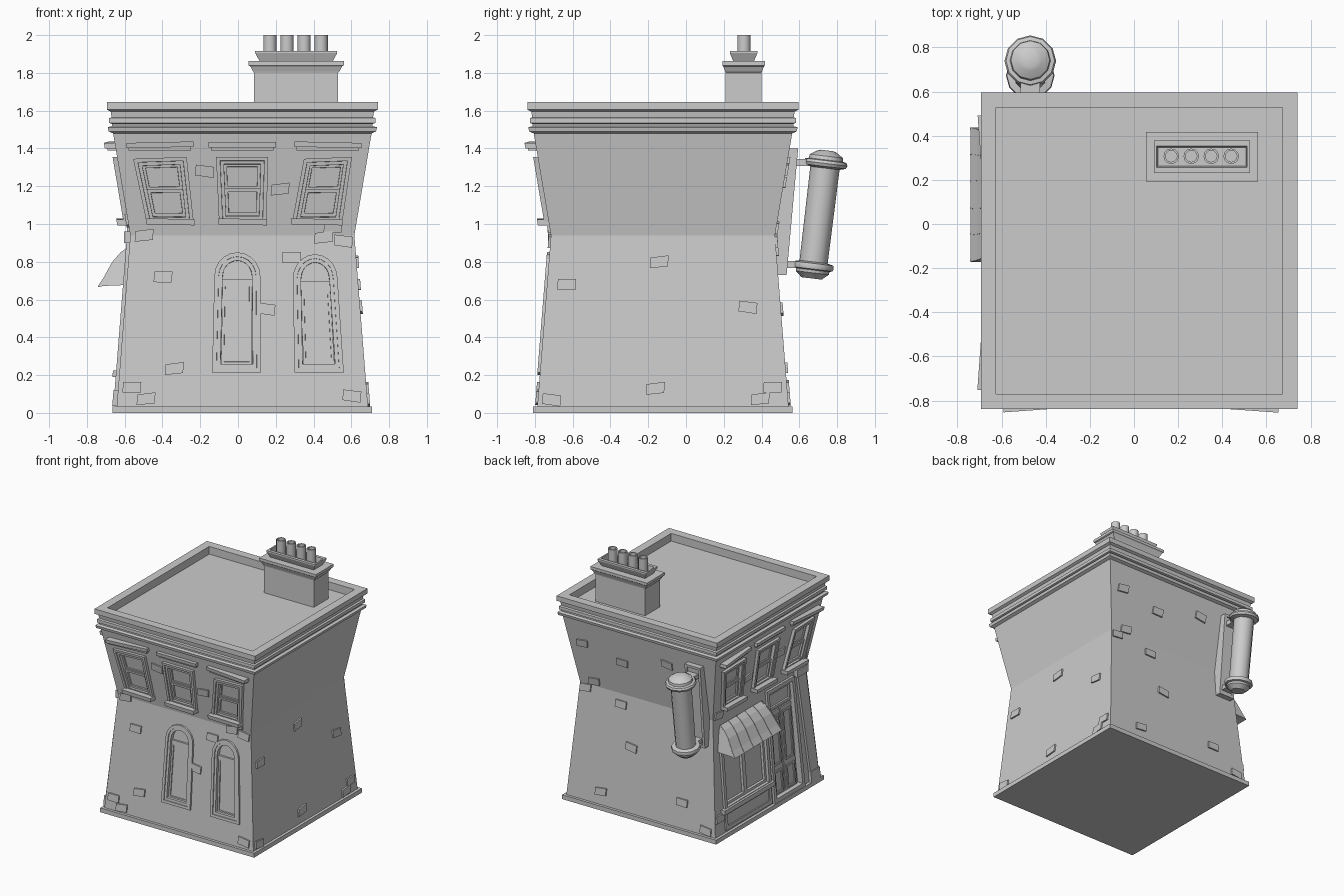
import bpy, bmesh, math
from mathutils import Vector, Matrix

cube = bpy.data.objects.get("Cube")
if cube:
    bpy.data.objects.remove(cube, do_unlink=True)

stone = bpy.data.materials.new("plain grey")
stone.use_nodes = True
GREY = (0.6, 0.6, 0.6, 1)
stone.diffuse_color = GREY
stone.node_tree.nodes["Principled BSDF"].inputs["Base Color"].default_value = GREY

CX, CY = 0.023, -0.122
FRONT, RIGHT, BACK, LEFT = 0, math.pi / 2, math.pi, -math.pi / 2
# Wall profile: half width and height
WALL = [(0.665, 0.035), (0.593, 0.94), (0.685, 1.485)]


def finish(name, bm, smooth=False):
    bmesh.ops.recalc_face_normals(bm, faces=bm.faces)
    mesh = bpy.data.meshes.new(name)
    bm.to_mesh(mesh)
    bm.free()
    mesh.materials.append(stone)
    obj = bpy.data.objects.new(name, mesh)
    bpy.context.collection.objects.link(obj)
    if smooth:
        bpy.ops.object.select_all(action='DESELECT')
        obj.select_set(True)
        bpy.context.view_layer.objects.active = obj
        bpy.ops.object.shade_smooth_by_angle(angle=math.radians(40))
    return obj


def skin(bm, loops):
    """Bridge a list of closed loops and cap both ends."""
    rings = [[bm.verts.new(p) for p in loop] for loop in loops]
    n = len(rings[0])
    for a, b in zip(rings, rings[1:]):
        for i in range(n):
            j = (i + 1) % n
            bm.faces.new((a[i], a[j], b[j], b[i]))
    bm.faces.new(rings[0][::-1])
    return bm.faces.new(rings[-1])


def loft(name, cx, cy, rows):
    bm = bmesh.new()
    skin(bm, [[(cx + sx * hx, cy + sy * hy, z) for sx, sy in
               ((-1, -1), (1, -1), (1, 1), (-1, 1))] for hx, hy, z in rows])
    return finish(name, bm)


def lathe(name, profile, matrix, sides=12):
    bm = bmesh.new()
    skin(bm, [[matrix @ Vector((r * math.cos(i * math.tau / sides),
                                r * math.sin(i * math.tau / sides), t))
               for i in range(sides)] for r, t in profile])
    return finish(name, bm, True)


def half_width(z):
    for (h0, z0), (h1, z1) in zip(WALL, WALL[1:]):
        if z <= z1:
            return h0 + (h1 - h0) * (z - z0) / (z1 - z0)
    return WALL[-1][0]


def place(side, u, dist, z):
    c, s = math.cos(side), math.sin(side)
    return Vector((CX + u * c + dist * s, CY + u * s - dist * c, z))


def panel(name, side, outline, depth, steps=(), yaw=0, back=-0.06):
    """Slab lying on a wall; each step is a flat border, then a square drop."""
    bm = bmesh.new()
    face = skin(bm, [[place(side, u, half_width(z) + d + k * u, z) for u, z in outline]
                     for d, k in ((back, 0), (depth, yaw))])
    inward = place(side, 0, 0, 0) - place(side, 0, 1, 0)
    for border, drop in steps:
        for width, push in ((border, 0), (0.001, drop)):
            bmesh.ops.recalc_face_normals(bm, faces=bm.faces)
            bmesh.ops.inset_region(bm, faces=[face], thickness=width, use_even_offset=True)
            for v in face.verts:
                v.co += inward * push
    return finish(name, bm)


def opening(name, side, outline, depth, steps):
    """Frame around a recess that is cut into the wall."""
    mid = sum((Vector(p) for p in outline), Vector((0, 0))) / len(outline)
    inner = [tuple(mid.lerp(Vector(p), 0.94)) for p in outline]
    cutter = panel("cutter", side, inner, 0.1, back=-0.055)
    cutter.hide_render = True
    cut = walls.modifiers.new(name, 'BOOLEAN')
    cut.operation, cut.solver, cut.object = 'DIFFERENCE', 'EXACT', cutter
    bpy.context.view_layer.objects.active = walls
    bpy.ops.object.modifier_apply(modifier=cut.name)
    bpy.data.objects.remove(cutter, do_unlink=True)
    panel(name, side, outline, depth, steps)


def rect(u0, u1, z0, z1):
    return [(u0, z0), (u1, z0), (u1, z1), (u0, z1)]


def sub(quad, s0, s1, t0, t1):
    """Smaller quad inside a quad, by fractions across and up."""
    bl, br, tr, tl = [Vector(p) for p in quad]
    def at(s, t):
        return tuple(bl.lerp(br, s).lerp(tl.lerp(tr, s), t))
    return [at(s0, t0), at(s1, t0), at(s1, t1), at(s0, t1)]


# Main body
loft("base_slab", CX, CY, [(0.687, 0.687, 0), (0.687, 0.687, 0.035)])
walls = loft("walls", CX, CY, [(h, h, z) for h, z in WALL])
CORNICE = [(0.685, 1.48), (0.708, 1.49), (0.713, 1.512), (0.69, 1.518), (0.69, 1.53),
           (0.705, 1.535), (0.705, 1.56), (0.692, 1.565), (0.697, 1.595), (0.717, 1.605),
           (0.717, 1.645), (0.649, 1.645), (0.649, 1.583)]
loft("cornice_and_roof", CX, CY, [(h, h, z) for h, z in CORNICE])

# Upstairs windows on the two decorated walls
WINDOWS = [
    [(-0.505, 1.0), (-0.256, 0.995), (-0.295, 1.355), (-0.578, 1.345)],
    [(-0.123, 1.0), (0.127, 1.0), (0.137, 1.355), (-0.139, 1.355)],
    [(0.262, 1.0), (0.527, 0.995), (0.58, 1.355), (0.326, 1.345)],
]
for side, wall in ((FRONT, "front"), (LEFT, "side")):
    for i, quad in enumerate(WINDOWS):
        tag = f"{wall}_{i + 1}"
        yaw = 0.075 * (i - 1)
        base = 0.028 if i == 1 else 0.01
        opening("window_frame_" + tag, side, quad, 0.024, [(0.02, 0.008), (0.018, 0.036)])
        panel("upper_sash_" + tag, side, sub(quad, 0.14, 0.86, 0.52, 0.9), -0.009,
              [(0.016, 0.009)])
        panel("lower_sash_" + tag, side, sub(quad, 0.14, 0.86, 0.12, 0.53), 0.001,
              [(0.018, 0.013)])
        (u0, _), (u1, _) = quad[:2]
        panel("sill_" + tag, side, [(u0 - 0.003, 0.998), (u1 + 0.003, 0.993),
                                    (u1 + 0.003, 1.025), (u0 - 0.006, 1.03)], 0.06)
        mid = (quad[2][0] + quad[3][0]) / 2
        tilt = 0.004 * (i - 1)
        panel("lintel_" + tag, side, rect(mid - 0.165, mid + 0.165, 1.39, 1.41),
              base - 0.012, yaw=yaw)
        panel("lintel_cap_" + tag, side, [
            (mid - 0.178, 1.405 + tilt), (mid + 0.178, 1.405 - tilt),
            (mid + 0.178, 1.433 - tilt), (mid - 0.178, 1.433 + tilt)], base, yaw=yaw)


# Arched openings on the front
def arch(u0, u1, s0, s1, z0, spring, top):
    mid, r = (s0 + s1) / 2, (s1 - s0) / 2
    return [(u0, z0), (u1, z0)] + [
        (mid + r * math.cos(a), spring + (top - spring) * math.sin(a))
        for a in (i * math.pi / 10 for i in range(11))]


for i, (u0, u1, s0, s1, spring, top) in enumerate([
        (-0.16, 0.099, -0.148, 0.095, 0.725, 0.85),
        (0.277, 0.537, 0.267, 0.504, 0.71, 0.84)]):
    opening(f"arch_frame_{i + 1}", FRONT, arch(u0, u1, s0, s1, 0.215, spring, top), 0.014,
            [(0.022, 0.006), (0.02, 0.03)])
    quad = [(u0, 0.215), (u1, 0.215), (s1, spring), (s0, spring)]
    panel(f"arch_leaf_{i + 1}", FRONT, sub(quad, 0.18, 0.82, 0.08, 0.92), -0.012,
          [(0.014, 0.007)])
    panel(f"arch_transom_{i + 1}", FRONT, sub(quad, 0.18, 0.82, 0.92, 0.97), -0.006)

# Shop front
opening("shop_window_frame", LEFT, rect(-0.54, 0.05, 0.2, 0.74), 0.018, [(0.03, 0.048)])
for i, u in enumerate((-0.51, -0.245)):
    panel(f"shop_pane_{i + 1}", LEFT, rect(u, u + 0.265, 0.23, 0.71), -0.005, [(0.02, 0.02)])
panel("shop_sill", LEFT, rect(-0.57, 0.07, 0.19, 0.225), 0.035)
panel("shop_stall_riser", LEFT, rect(-0.54, 0.05, 0.05, 0.2), 0.012, [(0.03, 0.008)])
opening("door_frame", LEFT, [(0.07, 0.036), (0.46, 0.036), (0.42, 0.92), (0.07, 0.92)], 0.018,
        [(0.03, 0.045)])
for i, u in enumerate((0.105, 0.26)):
    panel(f"door_leaf_{i + 1}", LEFT, rect(u, u + 0.145, 0.05, 0.72), -0.016)
    panel(f"door_glass_{i + 1}", LEFT, rect(u + 0.02, u + 0.125, 0.3, 0.69), -0.008,
          [(0.015, 0.012)])
    panel(f"door_panel_{i + 1}", LEFT, rect(u + 0.02, u + 0.125, 0.08, 0.26), -0.008,
          [(0.015, 0.008)])
panel("door_fanlight", LEFT, rect(0.105, 0.4, 0.74, 0.88), -0.01, [(0.02, 0.013)])
panel("pilaster", LEFT, [(0.54, 0.036), (0.64, 0.036), (0.565, 0.92), (0.46, 0.92)], 0.018)
panel("pilaster_foot", LEFT, rect(0.53, 0.645, 0.036, 0.12), 0.024)
panel("pilaster_head", LEFT, rect(0.44, 0.58, 0.9, 0.96), 0.03)

# Awning with raised ribs
AWNING = [(0.605, 0.875), (0.645, 0.845), (0.688, 0.795), (0.735, 0.71), (0.765, 0.665),
          (0.735, 0.672), (0.59, 0.678)]


def awning_strip(name, s0, s1, lift):
    bm = bmesh.new()
    skin(bm, [[place(LEFT, -0.255 + s * (0.265 + 0.04 * min(1, (0.875 - z) / 0.2)),
                     d + lift / 2, z + lift) for d, z in AWNING] for s in (s0, s1)])
    finish(name, bm)


awning_strip("awning", -1, 1, 0)
for i in range(6):
    s = -0.98 + i * 0.392
    awning_strip(f"awning_rib_{i + 1}", s - 0.015, s + 0.015, 0.003)

# Loose bricks standing out of the walls
BRICKS = {
    FRONT: [(-0.52, 0.94), (-0.42, 0.72), (-0.2, 1.28), (0.2, 1.185), (0.48, 0.985),
            (0.535, 0.91), (0.43, 0.93), (0.26, 0.825), (0.125, 0.55), (-0.36, 0.235),
            (-0.585, 0.135), (0.58, 0.09), (-0.51, 0.075)],
    RIGHT: [(-0.02, 0.8), (-0.51, 0.68), (0.45, 0.56), (-0.04, 0.13), (0.58, 0.135),
            (-0.59, 0.07), (0.515, 0.075)],
    BACK: [(-0.53, 1.29), (-0.18, 1.22), (0.23, 1.32), (-0.46, 0.98), (-0.22, 0.86),
           (-0.11, 0.55), (-0.36, 0.14), (0.36, 0.24), (0.58, 0.075), (-0.54, 0.91)],
    LEFT: [(-0.2, 1.15), (0.2, 1.2), (-0.53, 0.96), (0.52, 1.02), (-0.6, 0.17)],
}
for side, spots in BRICKS.items():
    for i, (u, z) in enumerate(spots):
        t = 0.006 * (i % 3 - 1)
        panel("brick", side, [(u - 0.05, z - 0.028 + t), (u + 0.046, z - 0.03 - t),
                              (u + 0.05, z + 0.028 - t), (u - 0.046, z + 0.028 + t)],
              0.012, back=-0.01)

# Chimney
loft("chimney_stack", 0.308, 0.305, [
    (0.222, 0.095, 1.53), (0.222, 0.095, 1.8), (0.23, 0.098, 1.81), (0.243, 0.108, 1.835),
    (0.253, 0.113, 1.84), (0.253, 0.113, 1.862), (0.19, 0.055, 1.862)])
loft("chimney_trough", 0.308, 0.305, [
    (0.19, 0.052, 1.855), (0.217, 0.073, 1.905), (0.217, 0.073, 1.917),
    (0.205, 0.048, 1.917), (0.2, 0.042, 1.875)])
for i in range(4):
    lathe(f"chimney_pot_{i + 1}", [(0.035, 1.87), (0.035, 2.0), (0.026, 2.0), (0.026, 1.93)],
          Matrix.Translation((0.169 + i * 0.0905, 0.307, 0)))

# Tilted barber-style pole and its bracket
axis = Vector((0, 0.12, 0.993))
pole_frame = Matrix.Translation((-0.47, 0.665, 0.712)) @ \
    axis.to_track_quat('Z', 'Y').to_matrix().to_4x4()
lathe("striped_pole", [
    (0.055, 0), (0.065, 0.01), (0.088, 0.03), (0.09, 0.045), (0.106, 0.05), (0.11, 0.065),
    (0.106, 0.08), (0.075, 0.088), (0.078, 0.588), (0.11, 0.597), (0.117, 0.613),
    (0.11, 0.628), (0.092, 0.632), (0.088, 0.652), (0.055, 0.674), (0.035, 0.682)], pole_frame)
panel("pole_bracket_plate", BACK, rect(0.425, 0.565, 0.73, 1.4), 0.045, [(0.02, 0.008)])
for name, y, z in (("upper", 0.62, 1.325), ("lower", 0.56, 0.785)):
    loft(f"pole_bracket_{name}_arm", -0.47, y, [(0.045, 0.08, z - 0.018), (0.045, 0.08, z + 0.018)])
